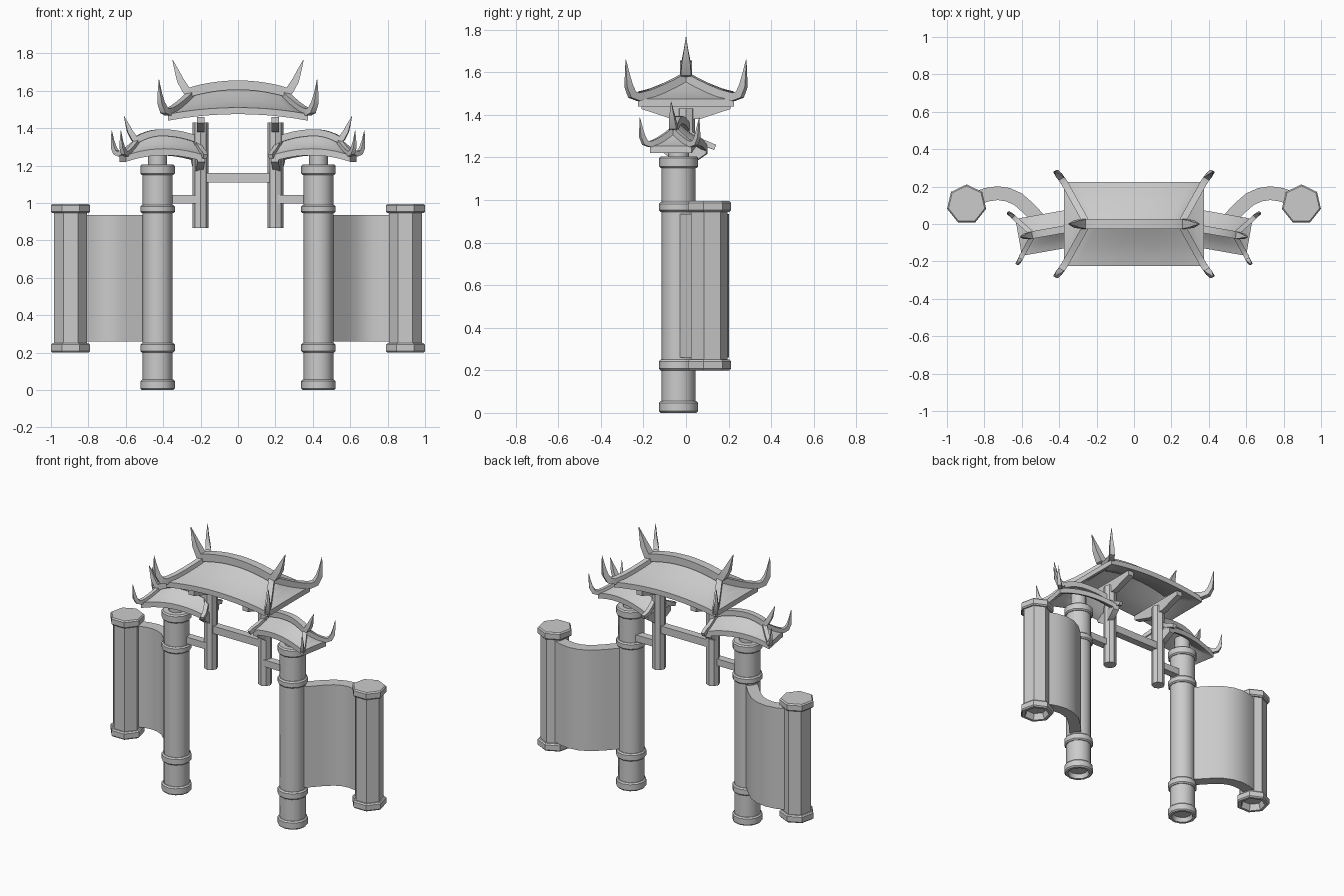
import bpy, bmesh, math
from mathutils import Vector, Matrix

cube = bpy.data.objects.get("Cube")
if cube:
    bpy.data.objects.remove(cube)

GREY = (0.6, 0.6, 0.6, 1)
stone = bpy.data.materials.new("plain grey")
stone.use_nodes = True
stone.diffuse_color = GREY
stone.node_tree.nodes["Principled BSDF"].inputs["Base Color"].default_value = GREY


def finish(name, bm, place=None):
    """Turn a bmesh into a named, shaded object, moved by the place matrix."""
    if place:
        bm.transform(place)
    bmesh.ops.recalc_face_normals(bm, faces=bm.faces)
    mesh = bpy.data.meshes.new(name)
    bm.to_mesh(mesh)
    bm.free()
    mesh.materials.append(stone)
    obj = bpy.data.objects.new(name, mesh)
    bpy.context.collection.objects.link(obj)
    bpy.ops.object.select_all(action='DESELECT')
    obj.select_set(True)
    bpy.context.view_layer.objects.active = obj
    bpy.ops.object.shade_smooth_by_angle(angle=math.radians(35))


def skin(bm, loops):
    """Bridge equal closed loops of points and cap both ends."""
    rows = [[bm.verts.new(p) for p in loop] for loop in loops]
    n = len(rows[0])
    for a, b in zip(rows, rows[1:]):
        for i in range(n):
            j = (i + 1) % n
            bm.faces.new((a[i], a[j], b[j], b[i]))
    bm.faces.new(rows[0])
    bm.faces.new(rows[-1])


def column(name, x, y, profile, sides):
    """Lathe a (radius, height) profile with one corner toward the back."""
    bm = bmesh.new()
    angles = [math.pi / 2 + math.tau * i / sides for i in range(sides)]
    skin(bm, [[(x + r * math.cos(a), y + r * math.sin(a), z) for a in angles]
              for r, z in profile])
    finish(name, bm)


def collar(shaft, wide, low, high):
    """Profile points of a bevelled ring."""
    b = 0.008
    return [(shaft, low), (wide - b, low), (wide, low + b),
            (wide, high - b), (wide - b, high), (shaft, high)]


def box(name, centre, size):
    bm = bmesh.new()
    bmesh.ops.create_cube(bm, size=1)
    finish(name, bm, Matrix.Translation(centre) @ Matrix.Diagonal((*size, 1)))


def rail(name, path, side, place):
    """Sweep a rectangle along (point, width, height) stations."""
    bm = bmesh.new()
    side = Vector(side).normalized()
    pts = [Vector(p) for p, w, h in path]
    loops = []
    for i, (p, w, h) in enumerate(path):
        t = pts[min(i + 1, len(pts) - 1)] - pts[max(i - 1, 0)]
        n = side.cross(t).normalized()
        loops.append([pts[i] + side * w * a / 2 + n * h * b / 2
                      for a, b in ((-1, -1), (1, -1), (1, 1), (-1, 1))])
    skin(bm, loops)
    finish(name, bm, place)


def bracket(name, x, half, top, drop, place):
    """Tapered cross beam under a roof."""
    bm = bmesh.new()
    outline = [(-half, top), (half, top), (half, top - drop * 0.4),
               (half * 0.3, top - drop), (-half * 0.3, top - drop), (-half, top - drop * 0.4)]
    skin(bm, [[(x + d, y, z) for y, z in outline] for d in (-0.02, 0.02)])
    finish(name, bm, place)


def roof(name, place, eave, ridge, half, eave_z, ridge_z, sag, thick, size, ends):
    """Curved hipped roof; eave and ridge give half lengths for each end."""
    def point(u, v):
        k = abs(v)
        s = 1 if u > 0 else -1
        length = ridge[s] + (eave[s] - ridge[s]) * k
        z = eave_z + (ridge_z - eave_z) * (1 - k) ** 1.35 - sag * u * u
        return Vector((u * length, v * half, z))

    # curved tiles, closed by a hip slope at each end
    bm = bmesh.new()
    us = [i / 5 for i in range(-5, 6)]
    vs = [i / 4 for i in range(-4, 5)]
    grid = [[bm.verts.new(point(u, v)) for v in vs] for u in us]
    for a, b in zip(grid, grid[1:]):
        for j in range(len(vs) - 1):
            bm.faces.new((a[j], b[j], b[j + 1], a[j + 1]))
    for row in (grid[0], grid[-1]):
        for j in range(4):
            loop = [row[j], row[j + 1], row[-2 - j], row[-1 - j]]
            bm.faces.new(list(dict.fromkeys(loop)))
    res = bmesh.ops.extrude_face_region(bm, geom=list(bm.faces), use_keep_orig=True)
    low = [v for v in res["geom"] if isinstance(v, bmesh.types.BMVert)]
    bmesh.ops.translate(bm, verts=low, vec=(0, 0, -thick))
    finish(name + "_tiles", bm, place)

    # ridge beam with upturned horns
    w, h = 0.055 * size, 0.05 * size
    lift = Vector((0, 0, h * 0.5))
    beam = [(point(u, 0) + lift, w, h) for u in us]
    horn = ((0.025, 0.03, 0.9, 0.9), (0.058, 0.085, 0.7, 0.75),
            (0.075, 0.13, 0.4, 0.5), (0.1, 0.195, 0.04, 0.05))
    for s in ends:
        tip = [(point(s, 0) + Vector((s * dx, 0, dz)) * size, w * a, h * b)
               for dx, dz, a, b in horn]
        beam = beam + tip if s > 0 else tip[::-1] + beam
    rail(name + "_ridge", beam, (0, 1, 0), place)

    # hip rails, horned where the end is open
    for s in (-1, 1):
        for t in (-1, 1):
            hip = [(point(s, t * k / 4) + lift * 0.4, w * 0.65, h * 0.75) for k in range(5)]
            corner = point(s, t)
            if s in ends:
                tips = ((0.02, 0.028, 0.02, 0.6, 0.75), (0.036, 0.044, 0.06, 0.5, 0.65),
                        (0.043, 0.05, 0.11, 0.3, 0.4), (0.048, 0.058, 0.185, 0.03, 0.04))
            else:
                tips = ((0, 0.05, -0.01, 0.6, 0.7),)
            hip += [(corner + Vector((s * dx, t * dy, dz)) * size, w * a, h * b)
                    for dx, dy, dz, a, b in tips]
            run = corner - point(s, 0)
            rail(name + "_hip", hip, (-run.y, run.x, 0), place)


# main roof on the middle posts
here = Matrix.Identity(4)
roof("main_roof", here, {1: 0.375, -1: 0.375}, {1: 0.25, -1: 0.25},
     0.225, 1.51, 1.605, 0.035, 0.035, 1, (-1, 1))
box("lintel", (0, 0, 1.135), (0.34, 0.05, 0.05))

for s, label in ((1, "left"), (-1, "right")):
    # middle posts, brackets and short tie beams
    column(label + "_post", s * 0.2, 0, [(0.042, 0.865), (0.042, 1.43)], 8)
    bracket(label + "_main_bracket", s * 0.2, 0.21, 1.46, 0.08, here)
    box(label + "_tie_beam", (s * 0.29, -0.015, 1.02), (0.16, 0.05, 0.045))

    # gate pillar with four rings, a recessed foot and a neck under the roof
    x, y = s * 0.43, -0.035
    r, w = 0.08, 0.092
    foot = collar(r, w, 0, 0.055)
    column(label + "_pillar", x, y, [(0.06, 0.03), (0.068, 0)] + foot[1:]
           + collar(r, w, 0.2, 0.25) + collar(r, w, 0.945, 0.99)
           + collar(r, w, 1.15, 1.205)[:-1], 12)
    column(label + "_pillar_neck", x, y, [(0.05, 1.2), (0.05, 1.3)], 12)

    # seven-sided end column
    r, w = 0.09, 0.107
    foot = collar(r, w, 0.2, 0.25)
    column(label + "_end_column", s * 0.895, 0.105, [(0.065, 0.24), (0.08, 0.2)] + foot[1:]
           + collar(r, w, 0.945, 0.995)[:-1], 7)

    # curved wall between them
    path = [(0.45, -0.03), (0.5, 0.015), (0.56, 0.08), (0.62, 0.133),
            (0.675, 0.157), (0.73, 0.165), (0.79, 0.156), (0.86, 0.13)]
    loops = []
    for i, p in enumerate(path):
        a, b = Vector(path[max(i - 1, 0)]), Vector(path[min(i + 1, len(path) - 1)])
        n = (b - a).normalized().orthogonal() * 0.037
        loops.append([(s * (p[0] + n.x * k), p[1] + n.y * k, z)
                      for k, z in ((-1, 0.26), (1, 0.26), (1, 0.935), (-1, 0.935))])
    bm = bmesh.new()
    skin(bm, loops)
    finish(label + "_wall", bm)

    # small roof, turned slightly forward at its outer end
    place = (Matrix.Diagonal((s, 1, 1, 1)) @ Matrix.Translation((0.41, -0.035, 0))
             @ Matrix.Rotation(math.radians(-10), 4, 'Z'))
    roof(label + "_side_roof", place, {1: 0.21, -1: 0.215}, {1: 0.13, -1: 0.19},
         0.1, 1.29, 1.358, 0.035, 0.035, 0.72, (1,))
    bracket(label + "_side_bracket", -0.2, 0.1, 1.25, 0.08, place)
